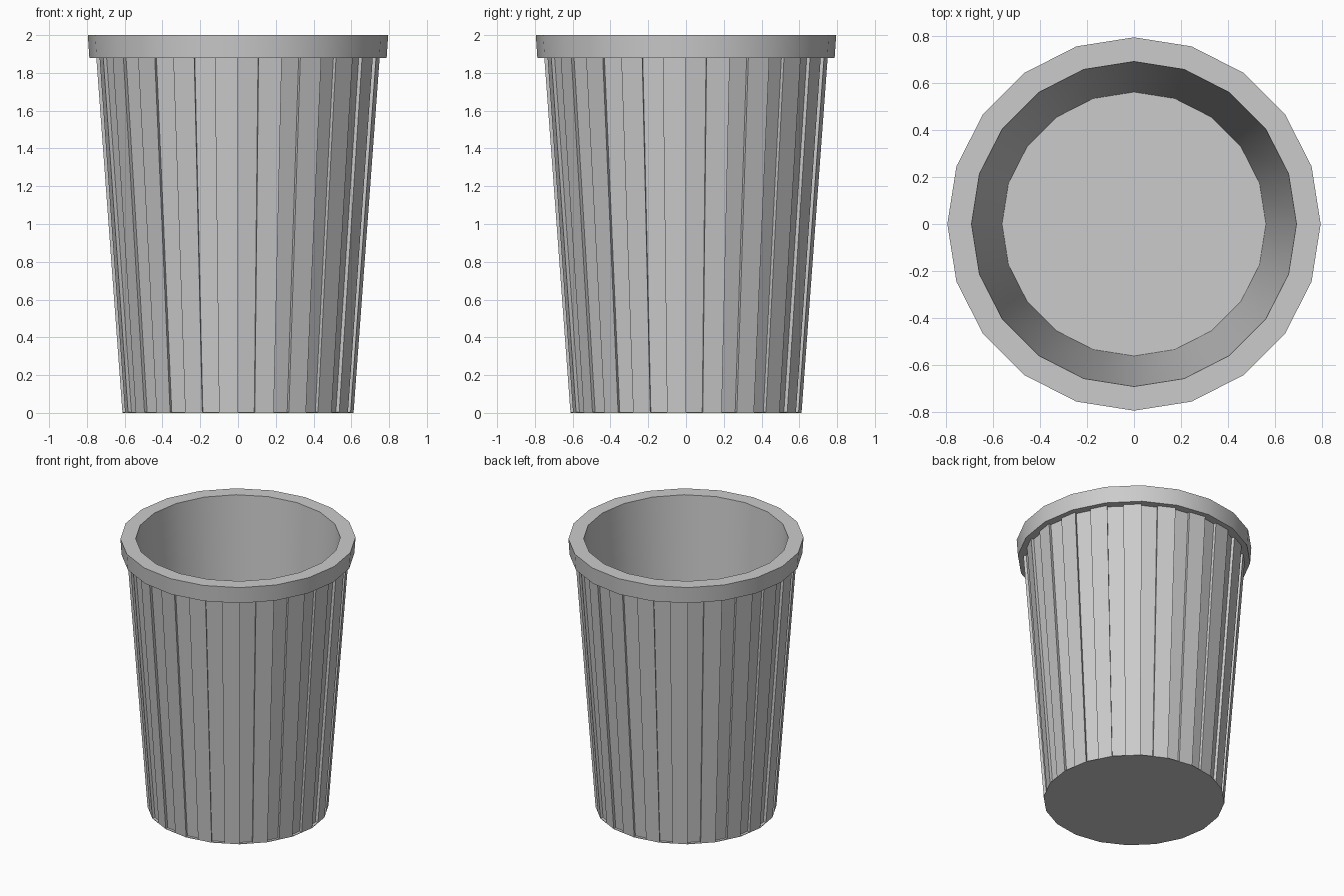
import bpy, bmesh
from math import sin, cos, pi
from mathutils import Vector

if "Cube" in bpy.data.objects:
    bpy.data.objects.remove(bpy.data.objects["Cube"])

SIDES = 20
STEP = 2 * pi / SIDES
DEPTH = 0.02      # groove depth
SPLIT = 0.47      # share of each side taken by the groove


def corner(k, r, z):
    return Vector((r * sin(k * STEP), -r * cos(k * STEP), z))


def plain_ring(r, z):
    return [corner(k, r, z) for k in range(SIDES)]


def grooved_ring(r, z):
    pts = []
    for k in range(SIDES):
        a, b = corner(k, r, z), corner(k + 1, r, z)
        m = a.lerp(b, SPLIT)
        n = Vector((sin((k + 0.5) * STEP), -cos((k + 0.5) * STEP), 0)) * DEPTH
        pts += [a, a - n, m - n, m]
    return pts


def loft(name, rings, cap_first=False, cap_last=False, smooth=False):
    bm = bmesh.new()
    loops = [[bm.verts.new(p) for p in ring] for ring in rings]
    for lo, hi in zip(loops, loops[1:]):
        n = len(lo)
        for i in range(n):
            j = (i + 1) % n
            bm.faces.new((lo[i], lo[j], hi[j], hi[i]))
    if cap_first:
        bm.faces.new(loops[0][::-1])
    if cap_last:
        bm.faces.new(loops[-1])
    mesh = bpy.data.meshes.new(name)
    bm.to_mesh(mesh)
    bm.free()
    ob = bpy.data.objects.new(name, mesh)
    bpy.context.collection.objects.link(ob)
    if smooth:
        bpy.ops.object.select_all(action='DESELECT')
        ob.select_set(True)
        bpy.context.view_layer.objects.active = ob
        bpy.ops.object.shade_smooth_by_angle(angle=pi / 6)
    return ob


# Thin full-polygon base plate, visible as a ledge at the foot of each groove
loft("base_plate", [plain_ring(0.612, 0), plain_ring(0.612, 0.004)], True, True)

# Tapered outer wall with a groove along half of every side
loft("grooved_wall", [grooved_ring(0.612, 0.004), grooved_ring(0.75, 1.88)])

# Rim collar, inner wall and floor as one lathe profile
profile = [(0.72, 1.88), (0.787, 1.88), (0.795, 2.0), (0.692, 2.0), (0.562, 0.06)]
loft("rim_and_inner_wall", [plain_ring(r, z) for r, z in profile],
     cap_last=True, smooth=True)
